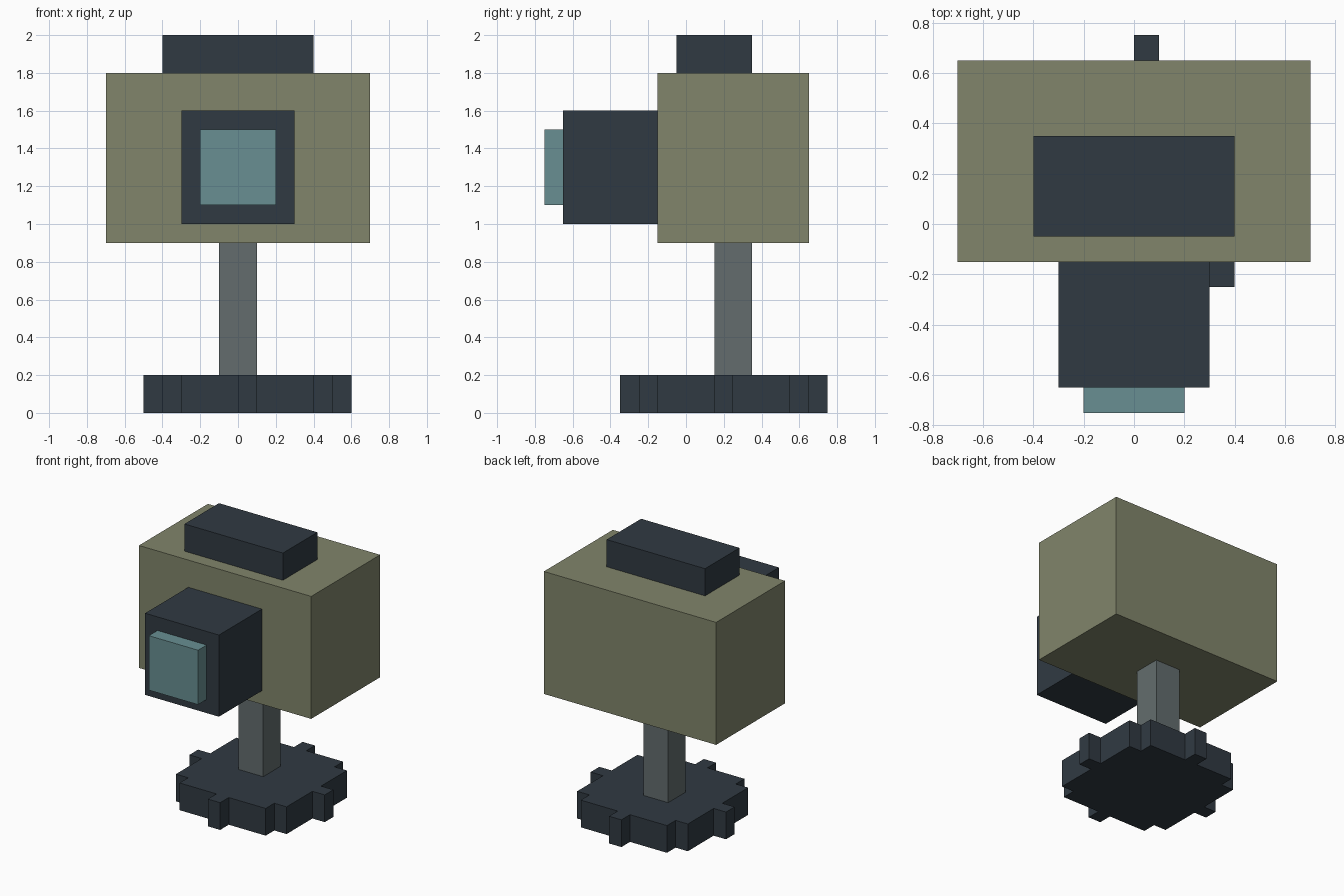
import bpy, bmesh
from mathutils import Vector

if "Cube" in bpy.data.objects:
    bpy.data.objects.remove(bpy.data.objects["Cube"])


def material(name, rgb):
    m = bpy.data.materials.new(name)
    m.diffuse_color = (*rgb, 1)
    m.use_nodes = True
    m.node_tree.nodes["Principled BSDF"].inputs["Base Color"].default_value = m.diffuse_color
    return m


dark = material("dark_slate", (0.03, 0.042, 0.055))
olive = material("olive", (0.22, 0.235, 0.147))
teal = material("teal_glass", (0.14, 0.275, 0.29))
steel = material("steel", (0.125, 0.152, 0.155))


def add_object(name, bm, mat):
    bmesh.ops.recalc_face_normals(bm, faces=bm.faces)
    mesh = bpy.data.meshes.new(name)
    bm.to_mesh(mesh)
    bm.free()
    mesh.materials.append(mat)
    obj = bpy.data.objects.new(name, mesh)
    bpy.context.collection.objects.link(obj)
    return obj


def box(name, lo, hi, mat):
    lo, hi = Vector(lo), Vector(hi)
    bm = bmesh.new()
    bmesh.ops.create_cube(bm, size=1)
    bmesh.ops.scale(bm, vec=hi - lo, verts=bm.verts)
    bmesh.ops.translate(bm, vec=(lo + hi) / 2, verts=bm.verts)
    return add_object(name, bm, mat)


# Stepped round base: one quarter of the outline, turned four times
quarter = [(.55, -.05), (.55, .05), (.45, .05), (.45, .35),
           (.35, .35), (.35, .45), (.05, .45)]
outline = []
for _ in range(4):
    outline += quarter
    quarter = [(-y, x) for x, y in quarter]
bm = bmesh.new()
face = bm.faces.new([bm.verts.new((x + 0.05, y + 0.2, 0)) for x, y in outline])
extruded = bmesh.ops.extrude_face_region(bm, geom=[face], use_keep_orig=True)
top = [v for v in extruded["geom"] if isinstance(v, bmesh.types.BMVert)]
bmesh.ops.translate(bm, vec=(0, 0, 0.2), verts=top)
add_object("stepped_base", bm, dark)

# Post, body, top block, lens
box("post", (-0.1, 0.15, 0.2), (0.1, 0.35, 0.9), steel)
box("body", (-0.7, -0.15, 0.9), (0.7, 0.65, 1.8), olive)
box("top_block", (-0.4, -0.05, 1.8), (0.4, 0.35, 2.0), dark)
box("lens_housing", (-0.3, -0.65, 1.0), (0.3, -0.15, 1.6), dark)
box("lens_glass", (-0.2, -0.75, 1.1), (0.2, -0.65, 1.5), teal)
